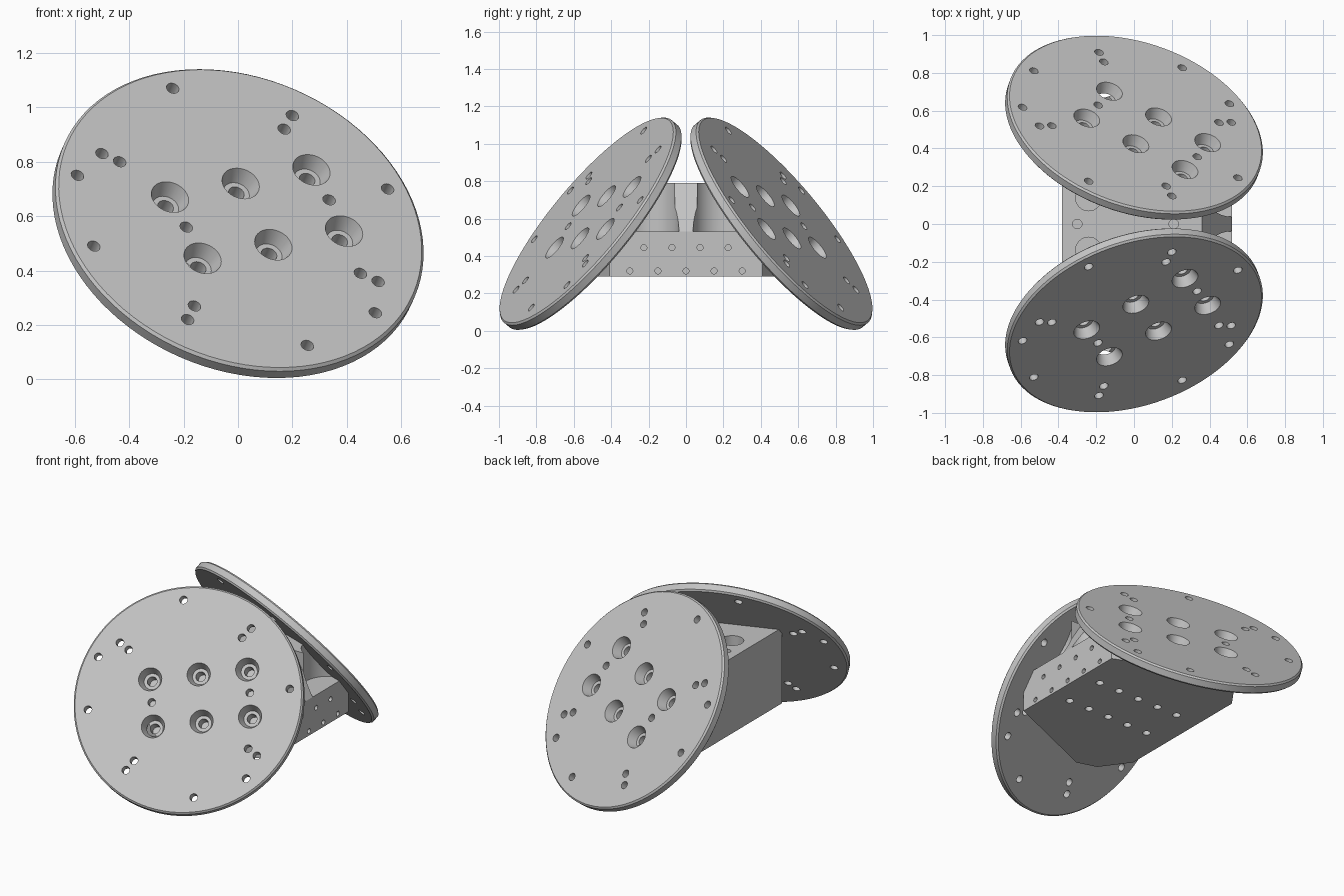
import bpy, bmesh
from math import sqrt
from mathutils import Vector, Matrix

if "Cube" in bpy.data.objects:
    bpy.data.objects.remove(bpy.data.objects["Cube"])

grey = bpy.data.materials.new("satin grey")
grey.use_nodes = True
grey.diffuse_color = (0.55, 0.55, 0.55, 1)
grey.node_tree.nodes["Principled BSDF"].inputs["Base Color"].default_value = (0.55, 0.55, 0.55, 1)

RADIUS, HALF = 0.703, 0.03
CENTRE = Vector((0, -0.51, 0.5725))
NORMAL = Vector((0.27, -0.742, 0.613)).normalized()
# Positions of the holes, as x and z on the outer face of the front disk
BOLTS = [(-.25, .67), (.01, .72), (.27, .77), (-.13, .445), (.13, .495), (.39, .545)]
PINS = [(-.24, 1.07), (.2, .97), (.17, .92), (-.5, .83), (-.435, .8), (-.59, .75),
        (.55, .7), (.335, .66), (-.19, .56), (-.53, .49), (.45, .39), (.515, .36),
        (.505, .245), (-.16, .27), (-.185, .22), (.255, .125)]


def flip(v, side):
    """Mirror a vector to the back when side is -1."""
    return Vector((v.x, v.y * side, v.z))


def on_face(x, z):
    """Point of the front disk's outer face at x, z."""
    d = HALF - NORMAL.x * x - NORMAL.z * (z - CENTRE.z)
    return Vector((x, CENTRE.y + d / NORMAL.y, z))


def rod(bm, start, end, r1, r2=None, sides=32):
    """Cylinder or cone between two points."""
    axis = end - start
    rot = axis.to_track_quat('Z', 'Y').to_matrix().to_4x4()
    bmesh.ops.create_cone(bm, cap_ends=True, segments=sides, radius1=r1,
                          radius2=r1 if r2 is None else r2, depth=axis.length,
                          matrix=Matrix.Translation((start + end) / 2) @ rot)


def prism(bm, points, shift):
    """Closed prism from a flat polygon."""
    face = bm.faces.new([bm.verts.new(p) for p in points])
    geo = bmesh.ops.extrude_face_region(bm, geom=[face])["geom"]
    bmesh.ops.translate(bm, vec=shift, verts=[g for g in geo if isinstance(g, bmesh.types.BMVert)])
    bmesh.ops.recalc_face_normals(bm, faces=bm.faces)


def to_object(bm, name):
    mesh = bpy.data.meshes.new(name)
    bm.to_mesh(mesh)
    bm.free()
    mesh.materials.append(grey)
    obj = bpy.data.objects.new(name, mesh)
    bpy.context.collection.objects.link(obj)
    return obj


def carve(obj, cutter_bm):
    """Subtract the cutter, bake the result and shade it."""
    cutter = to_object(cutter_bm, "cutter")
    cutter.hide_render = True
    mod = obj.modifiers.new("holes", 'BOOLEAN')
    mod.operation, mod.solver, mod.object = 'DIFFERENCE', 'EXACT', cutter
    mod.use_self = True
    bpy.context.view_layer.update()
    deps = bpy.context.evaluated_depsgraph_get()
    mesh = bpy.data.meshes.new_from_object(obj.evaluated_get(deps))
    obj.modifiers.clear()
    obj.data = mesh
    bpy.data.objects.remove(cutter)
    bpy.ops.object.select_all(action='DESELECT')
    obj.select_set(True)
    bpy.context.view_layer.objects.active = obj
    bpy.ops.object.shade_smooth_by_angle(angle=0.5)


# Tilted disks with chamfered rim, countersunk bolt holes and pin holes
for name, side in (("front_disk", 1), ("back_disk", -1)):
    n, c = flip(NORMAL, side), flip(CENTRE, side)
    bm = bmesh.new()
    rod(bm, c - n * HALF, c + n * HALF, RADIUS, sides=96)
    rims = [e for e in bm.edges if abs((e.verts[0].co - e.verts[1].co).dot(n)) < 0.01]
    bmesh.ops.bevel(bm, geom=rims, offset=0.01, segments=1, affect='EDGES')
    cut = bmesh.new()
    for x, z in BOLTS:
        p = flip(on_face(x, z), side)
        rod(cut, p + n * 0.01, p - n * 0.08, 0.075, 0.042)
    for x, z in PINS:
        p = flip(on_face(x, z), side)
        rod(cut, p + n * 0.02, p - n * 0.09, 0.024, sides=20)
    carve(to_object(bm, name), cut)

# Centre block: vertical walls trimmed by the backs of the two disks
half_plan = [(.52, .41), (-.12, .68), (-.25, .64), (-.38, .46)]
plan = half_plan + [(x, -y) for x, y in reversed(half_plan)]
bm = bmesh.new()
prism(bm, [(x, y, 0.29) for x, y in plan], Vector((0, 0, 0.5)))
for side in (1, -1):
    n, c = flip(NORMAL, side), flip(CENTRE, side)
    cut = bmesh.ops.bisect_plane(bm, geom=bm.verts[:] + bm.edges[:] + bm.faces[:],
                                 plane_co=c - n * (HALF - 0.001), plane_no=n, clear_outer=True)
    bmesh.ops.holes_fill(bm, edges=[e for e in bm.edges if e.is_boundary], sides=0)
bmesh.ops.recalc_face_normals(bm, faces=bm.faces)

cut = bmesh.new()
# Sloped top of the middle rib
prism(cut, [(.354, -.06, .8), (.54, -.06, .8), (.54, -.06, .4975)], Vector((0, .12, 0)))
for s in (1, -1):
    # Rounded pockets beside the rib and screw wells behind
    rod(cut, Vector((.52, s * .2, .53)), Vector((.52, s * .2, .9)), 0.162, sides=64)
    rod(cut, Vector((-.24, s * .14, .55)), Vector((-.24, s * .14, .9)), 0.07)
    # Underside holes
    for i in range(5):
        p = Vector((.385 - .15 * i, s * .14, .27))
        rod(cut, p, p + Vector((0, 0, .09)), 0.024, sides=20)
    # Bolt bores behind the disks
    for x, z in BOLTS:
        n, p = flip(NORMAL, s), flip(on_face(x, z), s)
        rod(cut, p - n * 0.04, p - n * 0.14, 0.03, sides=20)
# Threaded side holes in two staggered rows
for count, z in ((4, .445), (5, .32)):
    for i in range(count):
        p = Vector((.54, .15 * (i - (count - 1) / 2), z))
        rod(cut, p, p - Vector((.07, 0, 0)), 0.016, sides=16)
# Top dowel holes
for x in (-.3, .21):
    rod(cut, Vector((x, 0, .7)), Vector((x, 0, .85)), 0.025, sides=20)
carve(to_object(bm, "centre_block"), cut)
